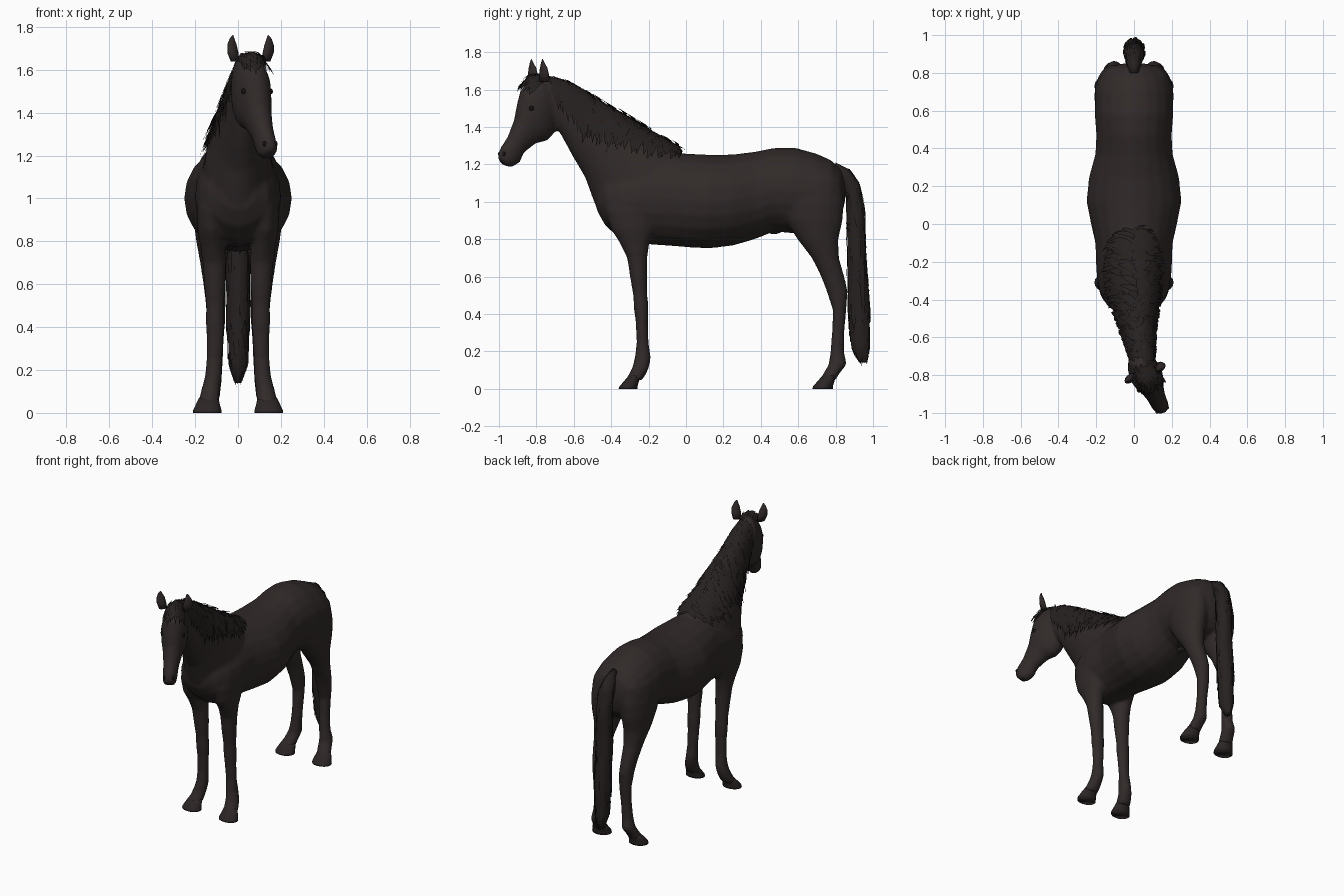
import bpy, bmesh, math, random
from mathutils import Vector

if "Cube" in bpy.data.objects:
    bpy.data.objects.remove(bpy.data.objects["Cube"])

random.seed(4)


def material(name, rgb):
    m = bpy.data.materials.new(name)
    m.diffuse_color = (*rgb, 1)
    m.use_nodes = True
    m.node_tree.nodes["Principled BSDF"].inputs["Base Color"].default_value = m.diffuse_color
    return m


COAT = material("dark_coat", (0.030, 0.023, 0.022))
HAIR = material("black_hair", (0.019, 0.015, 0.014))
HOOF = material("dark_hoof", (0.024, 0.019, 0.018))
EYE = material("black_eye", (0.008, 0.006, 0.006))


def finish(name, bm, mat, normals=True):
    if normals:
        bmesh.ops.recalc_face_normals(bm, faces=bm.faces)
    me = bpy.data.meshes.new(name)
    bm.to_mesh(me)
    bm.free()
    me.materials.append(mat)
    for p in me.polygons:
        p.use_smooth = True
    ob = bpy.data.objects.new(name, me)
    bpy.context.collection.objects.link(ob)
    return ob


def sections(rows, sign=1, skew=0.0, yaw=0.0):
    """Row: x, back/top y z, front/bottom y z, half width -> top point, bottom point, sideways vector."""
    out = []
    for x, ya, za, yb, zb, hw in rows:
        sx = lambda y: sign * x + skew * (-0.79 - y)
        out.append((Vector((sx(ya), ya, za)), Vector((sx(yb), yb, zb)),
                    Vector((math.cos(yaw), math.sin(yaw), 0)) * hw))
    return out


def surf(secs, t, phi, off=1.0):
    """Point on the skin running through the sections; phi = 0 is the top/back line."""
    i = max(0, min(len(secs) - 2, int(t)))
    a, b, l = (p.lerp(q, t - i) if 0 <= t - i <= 1 else p + (q - p) * (t - i)
               for p, q in zip(secs[i], secs[i + 1]))
    return (a + b) / 2 + ((a - b) / 2 * math.cos(phi) + l * math.sin(phi)) * off


def loft(bm, secs, n=20):
    rings = [[bm.verts.new(surf(secs, i, 2 * math.pi * k / n)) for k in range(n)]
             for i in range(len(secs))]
    for r, s in zip(rings, rings[1:]):
        for k in range(n):
            bm.faces.new((r[k], r[(k + 1) % n], s[(k + 1) % n], s[k]))
    bm.faces.new(rings[0][::-1])
    bm.faces.new(rings[-1])


def strand(bm, secs, t, phi, dt, dphi, wt, wp, off, lift):
    """Tapered ribbon of hair lying over the skin."""
    prev = None
    for k in range(5):
        s = k / 4
        w = (0.7, 1, 0.9, 0.65, 0.08)[k]
        o = off + lift * s
        pair = [bm.verts.new(surf(secs, t + dt * s + d * wt * w, phi + dphi * s + d * wp * w, o))
                for d in (-1, 1)]
        if prev:
            bm.faces.new((prev[0], prev[1], pair[1], pair[0]))
        prev = pair


def ellipsoid(name, loc, size, mat):
    bm = bmesh.new()
    bmesh.ops.create_uvsphere(bm, u_segments=14, v_segments=10, radius=1)
    for v in bm.verts:
        v.co = Vector(loc) + Vector(v.co[i] * size[i] for i in range(3))
    return finish(name, bm, mat)


# Section tables
TRUNK = sections([(0, y, a, y, b, w) for y, a, b, w in [
    (-.475, 1.10, .95, .08), (-.43, 1.16, .87, .145), (-.35, 1.20, .80, .185),
    (-.25, 1.24, .775, .20), (-.1, 1.265, .765, .205), (0, 1.258, .757, .228),
    (.12, 1.252, .75, .252), (.25, 1.253, .765, .238), (.37, 1.268, .80, .205),
    (.47, 1.288, .84, .20), (.58, 1.29, .83, .208), (.70, 1.257, .83, .205),
    (.78, 1.22, .86, .185), (.83, 1.17, .92, .13), (.85, 1.1, 1.0, .06)]])
NECK = sections([
    (.045, -.72, 1.665, -.71, 1.43, .065), (.035, -.62, 1.63, -.67, 1.36, .076),
    (.02, -.50, 1.56, -.605, 1.24, .092), (.01, -.36, 1.47, -.54, 1.13, .118),
    (0, -.20, 1.37, -.50, 1.02, .150), (0, -.05, 1.28, -.465, .93, .170),
    (0, .02, 1.22, -.35, .85, .150)])
HEAD = sections([
    (.06, -.73, 1.68, -.68, 1.50, .055), (.06, -.82, 1.665, -.695, 1.40, .080),
    (.06, -.88, 1.60, -.712, 1.36, .088), (.06, -.90, 1.52, -.745, 1.325, .080),
    (.06, -.915, 1.44, -.805, 1.312, .064), (.06, -.95, 1.35, -.87, 1.26, .050),
    (.06, -.99, 1.29, -.89, 1.21, .047), (.06, -1.003, 1.25, -.93, 1.185, .044),
    (.06, -1.0, 1.225, -.965, 1.19, .03)], skew=0.46, yaw=0.4)
FRONT_LEG = [(x, b, z, f, z, w) for z, f, b, x, w in [
    (1.05, -.42, -.12, .12, .06), (.95, -.43, -.14, .125, .068), (.85, -.40, -.17, .125, .064),
    (.78, -.355, -.195, .118, .058), (.70, -.315, -.207, .111, .055), (.60, -.30, -.207, .108, .05),
    (.50, -.283, -.206, .107, .043), (.42, -.278, -.20, .107, .044), (.36, -.27, -.203, .107, .04),
    (.25, -.264, -.20, .11, .037), (.17, -.274, -.188, .115, .040), (.12, -.285, -.195, .125, .043),
    (.08, -.305, -.212, .132, .047), (.045, -.325, -.235, .138, .05)]]
HIND_LEG = [(x, b, z, f, z, w) for z, f, b, x, w in [
    (1.12, .50, .83, .10, .095), (1.0, .50, .845, .11, .10), (.90, .53, .838, .115, .093),
    (.80, .595, .815, .115, .08), (.70, .672, .818, .115, .062), (.60, .722, .847, .11, .052),
    (.52, .752, .865, .105, .047), (.42, .785, .857, .102, .043), (.30, .78, .847, .105, .037),
    (.20, .772, .845, .11, .038), (.13, .762, .86, .12, .043), (.08, .733, .82, .13, .047),
    (.045, .712, .80, .138, .05)]]
TAIL = sections([
    (0, .80, 1.21, .80, 1.13, .03), (0, .87, 1.175, .83, 1.08, .04), (0, .925, 1.10, .86, 1.03, .048),
    (0, .955, .95, .865, .92, .05), (0, .96, .70, .865, .70, .05), (0, .98, .40, .872, .40, .048),
    (0, .98, .22, .888, .22, .04), (0, .97, .14, .925, .14, .015)])

# Body: all fleshy parts fused into one smooth skin
bm = bmesh.new()
for secs in (TRUNK, NECK, HEAD):
    loft(bm, secs)
for side in (1, -1):
    loft(bm, sections(FRONT_LEG, side))
    loft(bm, sections(HIND_LEG, side))
body = finish("body", bm, COAT)
fuse = body.modifiers.new("fuse", "REMESH")
fuse.mode = "VOXEL"
fuse.voxel_size = 0.012
fuse.use_smooth_shade = True
soft = body.modifiers.new("soften", "SMOOTH")
soft.factor = 0.5
soft.iterations = 6

# Hooves
for side, tag in ((1, "right"), (-1, "left")):
    for name, f, b in (("front", -.36, -.26), ("hind", .675, .785)):
        bm = bmesh.new()
        loft(bm, sections([(.136, b + .02, .07, f + .055, .07, .045), (.14, b + .01, .045, f + .032, .045, .054),
                           (.143, b, .012, f + .004, .012, .066), (.143, b, 0, f, 0, .067)], side), 16)
        finish(f"{name}_hoof_{tag}", bm, HOOF)

# Ears, turned with the head
for x, y, tag in ((.145, -.765, "right"), (-.028, -.825, "left")):
    bm = bmesh.new()
    d = 1 if x > .06 else -1
    loft(bm, sections([(x - .014 * d, y + .035, 1.64, y - .015, 1.64, .022),
                       (x - .004 * d, y + .03, 1.68, y - .018, 1.68, .028),
                       (x, y + .022, 1.715, y - .014, 1.715, .024),
                       (x, y + .006, 1.745, y - .008, 1.745, .013),
                       (x - .004 * d, y, 1.762, y - .004, 1.762, .002)], yaw=0.4), 12)
    finish(f"ear_{tag}", bm, COAT)

# Eyes and nostrils
for d, tag in ((1, "right"), (-1, "left")):
    ellipsoid(f"eye_{tag}", surf(HEAD, 2.6, d * 1.0, .94), (.014, .014, .014), EYE)
    ellipsoid(f"nostril_{tag}", surf(HEAD, 6.6, d * .75, .93), (.009, .009, .013), EYE)

# Sheath under the belly
ellipsoid("sheath", (0, .47, .872), (.035, .06, .045), COAT)

# Mane: layered strands down both sides of the neck, longer on the left
bm = bmesh.new()
for i in range(700):
    side = 1 if i % 2 else -1
    t = random.uniform(-.1, 5.0)
    reach = 1.75 - .42 * max(0, t - 2.2) + (.2 if side < 0 else 0)
    phi = random.uniform(-.1, max(.1, reach - .5))
    strand(bm, NECK, t, side * phi, random.uniform(.2, .55), side * random.uniform(.4, .7),
           random.uniform(.08, .14), 0, random.uniform(1.03, 1.12 if side < 0 else 1.08),
           random.uniform(0, .09))
finish("mane", bm, HAIR, False)

# Forelock over the brow
bm = bmesh.new()
for i in range(60):
    strand(bm, HEAD, random.uniform(.1, 1.0), random.uniform(-.7, .7), random.uniform(.8, 1.5),
           random.uniform(-.2, .2), 0, random.uniform(.06, .14), random.uniform(1.03, 1.1),
           random.uniform(.02, .16))
finish("forelock", bm, HAIR, False)

# Tail: core with ragged strands
bm = bmesh.new()
loft(bm, TAIL, 14)
finish("tail_core", bm, HAIR)
bm = bmesh.new()
for i in range(220):
    t = random.uniform(.7, 6.2)
    strand(bm, TAIL, t, random.uniform(0, 2 * math.pi), min(random.uniform(.6, 1.2), 7.4 - t),
           random.uniform(-.3, .3), 0, random.uniform(.12, .28), random.uniform(1.02, 1.12),
           random.uniform(0, .15))
finish("tail_strands", bm, HAIR, False)
